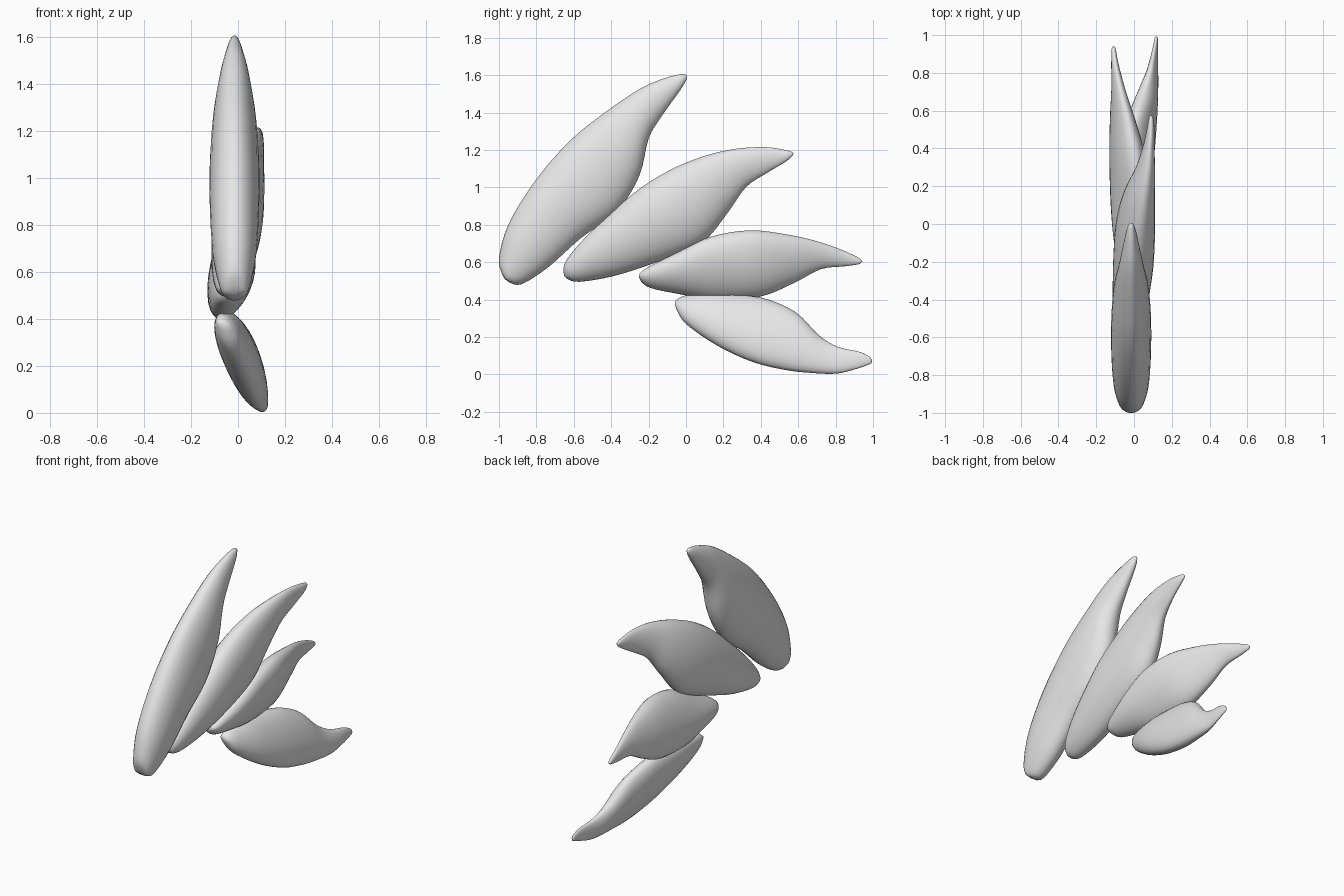
import bpy, bmesh, math
from mathutils import Vector

grey = bpy.data.materials.new("light grey")
grey.diffuse_color = (0.8, 0.8, 0.8, 1)

SIDES, STEPS = 28, 4


def spline(p0, p1, p2, p3, t):
    """Catmull-Rom blend of four equal-length tuples."""
    return [0.5 * (2 * b + (c - a) * t + (2 * a - 5 * b + 4 * c - d) * t * t
                   + (3 * b - a - 3 * c + d) * t ** 3)
            for a, b, c, d in zip(p0, p1, p2, p3)]


def lock(name, stations):
    """Loft elliptical rings through stations of
    (upper y, upper z, lower y, lower z, centre x, lean of upper edge in x, half width)."""
    n = len(stations)
    dense = []
    for i in range(n - 1):
        quad = [stations[min(max(i + k, 0), n - 1)] for k in (-1, 0, 1, 2)]
        dense += [spline(*quad, s / STEPS) for s in range(STEPS)]
    dense.append(stations[-1])

    bm = bmesh.new()
    rings = []
    for yu, zu, yl, zl, x, lean, w in dense:
        centre = Vector((x, (yu + yl) / 2, (zu + zl) / 2))
        up = Vector((lean, (yu - yl) / 2, (zu - zl) / 2))
        side = Vector((max(w, 0.004), 0, 0))
        rings.append([bm.verts.new(centre + up * math.cos(a) + side * math.sin(a))
                      for a in (2 * math.pi * k / SIDES for k in range(SIDES))])
    for r, q in zip(rings, rings[1:]):
        for k in range(SIDES):
            m = (k + 1) % SIDES
            bm.faces.new((r[k], r[m], q[m], q[k]))
    # slightly domed ends
    for ring, inner in ((rings[0], rings[1]), (rings[-1], rings[-2])):
        mid = sum((v.co for v in ring), Vector()) / SIDES
        before = sum((v.co for v in inner), Vector()) / SIDES
        pole = bm.verts.new(mid + (mid - before).normalized() * 0.008)
        for k in range(SIDES):
            bm.faces.new((ring[k], ring[(k + 1) % SIDES], pole))
    bmesh.ops.recalc_face_normals(bm, faces=bm.faces)
    mesh = bpy.data.meshes.new(name)
    bm.to_mesh(mesh)
    bm.free()
    mesh.materials.append(grey)
    for p in mesh.polygons:
        p.use_smooth = True
    obj = bpy.data.objects.new(name, mesh)
    bpy.context.collection.objects.link(obj)


# tallest lock, at the front
lock("front_lock", [
    (-.985, .54, -.945, .492, -.015, 0, .045),
    (-1.0, .62, -.88, .482, -.015, 0, .065),
    (-.95, .80, -.74, .57, -.015, 0, .093),
    (-.81, 1.03, -.56, .73, -.015, 0, .105),
    (-.62, 1.25, -.37, .87, -.015, 0, .105),
    (-.42, 1.41, -.25, 1.06, -.015, 0, .092),
    (-.24, 1.53, -.20, 1.26, -.015, 0, .066),
    (-.11, 1.585, -.13, 1.38, -.015, 0, .044),
    (-.03, 1.605, -.03, 1.52, -.015, 0, .024),
    (-.005, 1.605, .005, 1.58, -.015, 0, .01)])

# second lock, bending to the right
lock("upper_middle_lock", [
    (-.655, .55, -.635, .51, -.05, 0, .03),
    (-.64, .61, -.57, .495, -.04, .01, .055),
    (-.53, .74, -.39, .525, -.025, .015, .085),
    (-.29, .96, -.17, .595, -.005, .015, .105),
    (-.10, 1.085, .08, .70, .008, .015, .103),
    (.09, 1.165, .22, .86, .03, .015, .08),
    (.26, 1.205, .32, 1.0, .06, .01, .05),
    (.42, 1.215, .43, 1.075, .08, .005, .028),
    (.53, 1.20, .53, 1.135, .09, 0, .017),
    (.565, 1.19, .57, 1.168, .09, 0, .009)])

# third lock, bending to the left
lock("lower_middle_lock", [
    (-.248, .54, -.24, .495, -.03, .01, .03),
    (-.20, .575, -.19, .462, -.03, .02, .055),
    (-.05, .65, -.04, .43, -.025, .035, .08),
    (.13, .735, .155, .40, -.025, .045, .09),
    (.34, .77, .395, .415, -.035, .04, .087),
    (.54, .748, .58, .49, -.06, .03, .06),
    (.70, .712, .72, .562, -.082, .015, .035),
    (.83, .667, .85, .578, -.10, .005, .02),
    (.915, .628, .92, .588, -.107, 0, .012),
    (.935, .613, .937, .597, -.108, 0, .008)])

# lowest lock, slanting down to the right
lock("bottom_lock", [
    (-.055, .395, -.052, .35, -.06, -.01, .025),
    (-.01, .42, .0, .27, -.045, -.02, .05),
    (.13, .435, .17, .152, -.015, -.04, .075),
    (.29, .425, .36, .065, .01, -.05, .08),
    (.44, .40, .54, .022, .03, -.05, .075),
    (.59, .33, .67, .008, .055, -.04, .06),
    (.71, .21, .77, .003, .08, -.025, .042),
    (.81, .148, .84, .01, .098, -.012, .027),
    (.93, .12, .935, .037, .113, -.004, .014),
    (.985, .092, .99, .058, .118, 0, .008)])
